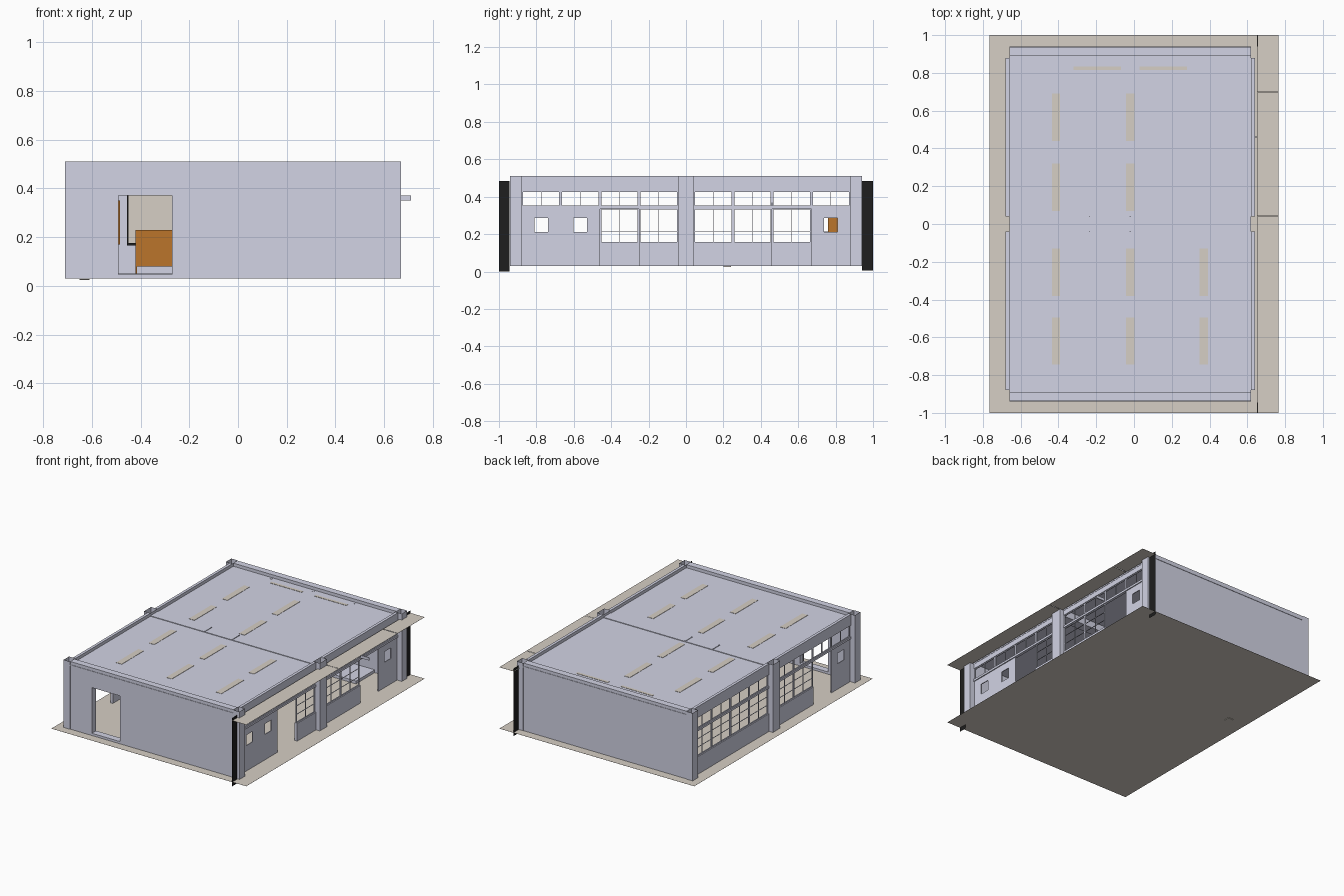
import bpy
import bmesh

if "Cube" in bpy.data.objects:
    bpy.data.objects.remove(bpy.data.objects["Cube"])


def material(name, r, g, b):
    m = bpy.data.materials.new(name)
    m.use_nodes = True
    m.diffuse_color = (r, g, b, 1)
    m.node_tree.nodes["Principled BSDF"].inputs["Base Color"].default_value = (r, g, b, 1)
    return m


PAINT = material("blue_grey_paint", 0.645, 0.655, 0.78)
TAN = material("warm_tan", 0.67, 0.62, 0.555)
BLACK = material("black", 0.013, 0.013, 0.013)
ORANGE = material("orange_wood", 0.5, 0.177, 0.024)


class Part:
    """Collects boxes into one named object."""

    def __init__(self, name, mat):
        self.name, self.mat, self.bm = name, mat, bmesh.new()

    def box(self, x0, x1, y0, y1, z0, z1, open_ends=False):
        verts = bmesh.ops.create_cube(self.bm, size=1)["verts"]
        for v in verts:
            v.co = (x1 if v.co.x > 0 else x0,
                    y1 if v.co.y > 0 else y0,
                    z1 if v.co.z > 0 else z0)
        if open_ends:
            faces = {f for v in verts for f in v.link_faces}
            ends = [f for f in faces if len({round(v.co.z, 4) for v in f.verts}) == 1]
            bmesh.ops.delete(self.bm, geom=ends, context="FACES_ONLY")
        return self

    def finish(self):
        mesh = bpy.data.meshes.new(self.name)
        self.bm.to_mesh(mesh)
        self.bm.free()
        mesh.materials.append(self.mat)
        bpy.context.collection.objects.link(bpy.data.objects.new(self.name, mesh))


# Main levels and plan lines
FLOOR, CANOPY, ROOF, TOP = 0.03, 0.465, 0.488, 0.51
SILL, HEAD, CLERE0, CLERE1 = 0.155, 0.335, 0.35, 0.43
WEST, EAST, END = -0.66, 0.62, 0.94
BAY0, BAY1 = 0.04, 0.88
COLUMN = (BAY1 - BAY0) / 4

# Ground slab and the canopy in three lengths
Part("floor", TAN).box(-0.765, 0.765, -1, 1, FLOOR - 0.0005, FLOOR).finish()
canopy = Part("canopy", TAN)
for y0, y1 in ((-1, 0.04), (0.043, 0.695), (0.699, 1)):
    canopy.box(0.65, 0.765, y0, y1, CANOPY, CANOPY + 0.001)
canopy.finish()
Part("floor_drain", TAN).box(-0.65, -0.61, 0.2, 0.24, 0.025, 0.029).finish()

# Roof with its middle joint and the beam under it
Part("roof", PAINT).box(WEST, EAST, -END, END, ROOF - 0.01, ROOF).finish()
Part("middle_beam", PAINT).box(WEST, EAST, -0.035, 0.035, 0.43, ROOF - 0.01).finish()
joint = Part("roof_joint", PAINT).box(WEST, EAST, -0.04, 0.04, ROOF, ROOF + 0.004)
for x in (-0.235, -0.02):
    joint.box(x - 0.003, x + 0.003, -0.04, 0.04, ROOF, ROOF + 0.008)
joint.finish()

# Hollow pillars
pillars = Part("pillars", PAINT)
for x0, x1 in ((WEST - 0.05, WEST), (EAST, EAST + 0.05)):
    for y0, y1 in ((-END, -BAY1), (-BAY0, BAY0), (BAY1, END)):
        pillars.box(x0, x1, y0, y1, FLOOR, TOP, open_ends=True)
pillars.finish()

# End walls, set just behind the pillar faces, the front one with a doorway
OUTER, INNER = END - 0.003, 0.89
Part("back_wall", PAINT).box(WEST, EAST, INNER, OUTER, FLOOR, TOP).finish()
front = Part("front_wall", PAINT)
front.box(WEST, -0.49, -OUTER, -INNER, FLOOR, TOP)
front.box(-0.27, EAST, -OUTER, -INNER, FLOOR, TOP)
front.box(-0.49, -0.27, -OUTER, -INNER, 0.37, TOP)
front.box(-0.49, -0.27, -OUTER, -INNER, FLOOR, 0.046)
front.finish()


def glazing(part, x0, x1, y0, y1, z0, z1, rows):
    """Sash border with a centre mullion and thin horizontal bars."""
    edge, bar = 0.004, 0.0015
    for y in (y0 + edge, y1 - edge):
        part.box(x0, x1, y - edge, y + edge, z0, z1)
    for z in (z0 + edge / 2, z1 - edge / 2):
        part.box(x0, x1, y0, y1, z - edge / 2, z + edge / 2)
    middle = (y0 + y1) / 2
    part.box(x0, x1, middle - bar, middle + bar, z0, z1)
    for i in range(1, rows):
        z = z0 + (z1 - z0) * i / rows
        part.box(x0, x1, y0, y1, z - bar / 2, z + bar / 2)


def door_panel(part, x0, x1, y0, y1):
    """Sliding door leaf with one small square opening."""
    middle, half, low, high = (y0 + y1) / 2, 0.036, 0.21, 0.285
    part.box(x0, x1, y0, middle - half, FLOOR, HEAD)
    part.box(x0, x1, middle + half, y1, FLOOR, HEAD)
    part.box(x0, x1, middle - half, middle + half, FLOOR, low)
    part.box(x0, x1, middle - half, middle + half, high, HEAD)


# Side walls: four columns per bay (P door panel, D open doorway, W window)
LAYOUT = {
    "left": (EAST, EAST + 0.02, ("PPDW", "WWDP")),
    "right": (WEST - 0.02, WEST, ("PDWW", "WWWW")),
}
for side, (x0, x1, bays) in LAYOUT.items():
    wall = Part(side + "_wall", PAINT)
    frames = Part(side + "_window_frames", PAINT)
    doors = Part(side + "_door_panels", PAINT)
    fx0, fx1 = x0 + 0.007, x1 - 0.007
    for start, kinds in zip((-BAY1, BAY0), bays):
        end = start + 4 * COLUMN
        wall.box(x0 + 0.002, x1 - 0.002, start, end, CLERE1, CANOPY)
        wall.box(x0, x1, start, end, CANOPY, TOP)
        wall.box(x0, x1, start, end, HEAD, CLERE0)
        for i, kind in enumerate(kinds):
            y0 = start + i * COLUMN
            y1 = y0 + COLUMN
            glazing(frames, fx0, fx1, y0, y1, CLERE0, CLERE1, 1)
            if kind == "W":
                wall.box(x0, x1, y0, y1, FLOOR, SILL)
                glazing(frames, fx0, fx1, y0, y1, SILL, HEAD, 3)
            elif kind == "P":
                door_panel(doors, fx0, fx1, y0, y1)
    for part in (wall, frames, doors):
        part.finish()

# Light strips showing on the roof
lights = Part("roof_light_strips", TAN)
for x, ys in ((-0.413, (0.44, 0.07, -0.38, -0.745)),
              (-0.02, (0.44, 0.07, -0.38, -0.745)),
              (0.37, (-0.38, -0.745))):
    for y in ys:
        lights.box(x - 0.022, x + 0.022, y, y + 0.25, ROOF, ROOF + 0.002)
for x in (-0.32, 0.03):
    lights.box(x, x + 0.25, 0.815, 0.835, ROOF, ROOF + 0.002)
lights.finish()
fixings = Part("roof_fixings", PAINT)
for x in (-0.35, -0.02, 0.31):
    fixings.box(x - 0.005, x + 0.005, 0.867, 0.877, ROOF, ROOF + 0.002)
fixings.finish()

# Dark upright sheets at the ends of the walkway
sheets = Part("end_sheets", BLACK)
sheets.box(0.6548, 0.6552, -1, -0.945, 0, 0.485)
sheets.box(0.6548, 0.6552, 0.94, 1, 0.005, 0.485)
sheets.finish()
Part("room_sign", PAINT).box(EAST + 0.02, 0.71, 0.457, 0.463, 0.35, 0.37).finish()

# Room fittings
Part("platform", PAINT).box(-0.5, 0.45, 0.68, INNER, FLOOR, 0.05).finish()
Part("wall_board", TAN).box(-0.45, 0.41, 0.88, INNER, 0.175, 0.38).finish()
frame = Part("board_frame", BLACK)
for x in (-0.456, 0.41):
    frame.box(x, x + 0.006, 0.875, INNER, 0.17, 0.38)
frame.box(-0.456, 0.416, 0.87, INNER, 0.165, 0.175).finish()
lectern = Part("lectern", ORANGE).box(-0.42, -0.2, 0.69, 0.725, 0.08, 0.23)
for x in (-0.42, -0.206):
    lectern.box(x, x + 0.006, 0.69, 0.725, 0.05, 0.08)
lectern.finish()
Part("side_board", ORANGE).box(-0.495, -0.485, 0.76, 0.87, 0.17, 0.35).finish()
